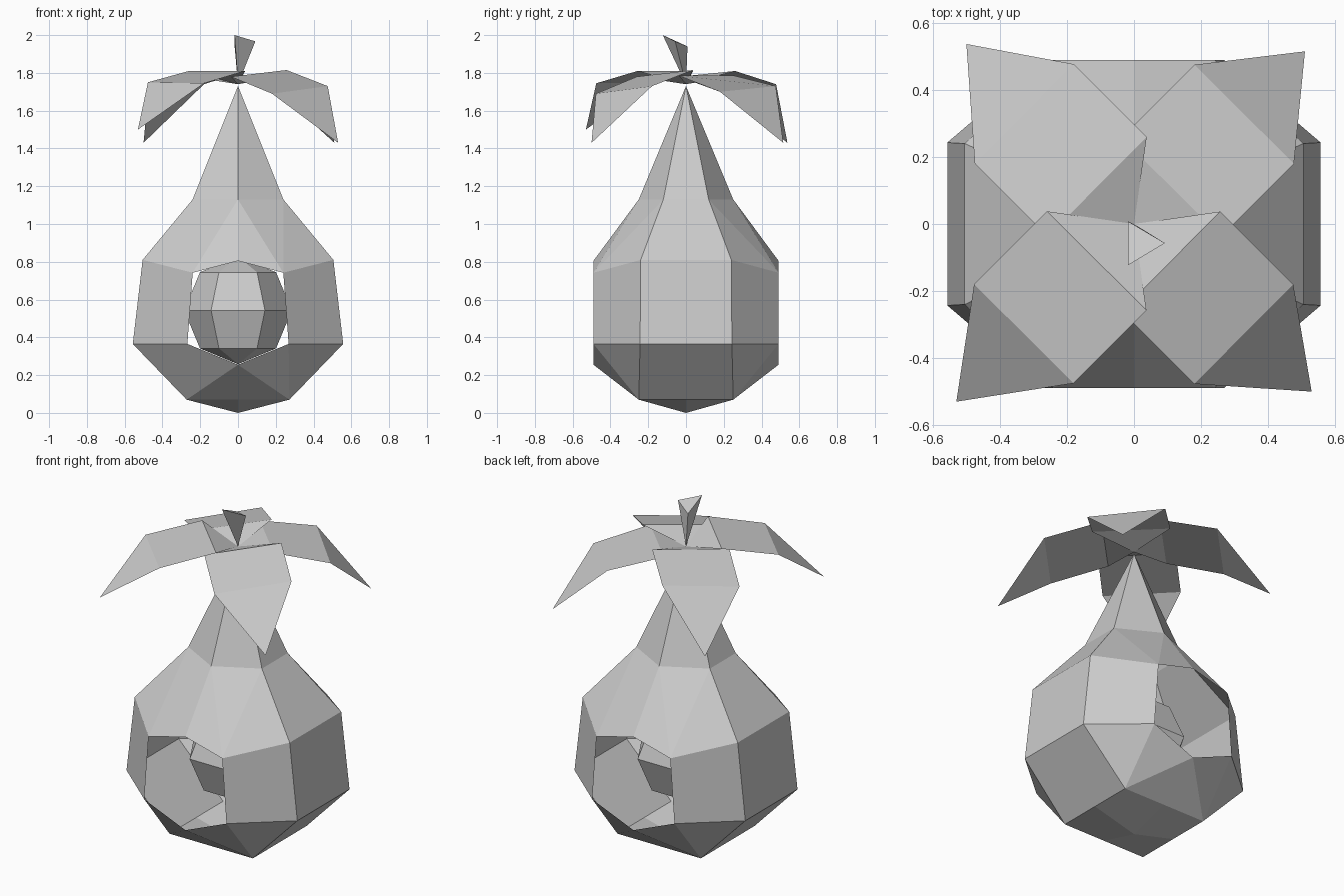
import bpy, bmesh, math
from mathutils import Matrix

if "Cube" in bpy.data.objects:
    bpy.data.objects.remove(bpy.data.objects["Cube"])

grey = bpy.data.materials.new("plain_grey")
grey.diffuse_color = (0.6, 0.6, 0.6, 1)
grey.use_nodes = True
grey.node_tree.nodes["Principled BSDF"].inputs["Base Color"].default_value = grey.diffuse_color


def make(name, verts, faces, recalc=False):
    mesh = bpy.data.meshes.new(name)
    mesh.from_pydata(verts, [], faces)
    if recalc:
        bm = bmesh.new()
        bm.from_mesh(mesh)
        bmesh.ops.recalc_face_normals(bm, faces=bm.faces)
        bm.to_mesh(mesh)
        bm.free()
    mesh.materials.append(grey)
    ob = bpy.data.objects.new(name, mesh)
    bpy.context.collection.objects.link(ob)
    return ob


# Hollow pear shell: one quarter, mirrored, open at the front and back
top, neck_mid, neck, neck_front = 0, 1, 2, 3
side_mid, side, win_top, win_corner = 4, 5, 6, 7
hip_mid, hip, win_low, win_sill = 8, 9, 10, 11
base_side, base_corner, base_front, bottom = 12, 13, 14, 15
quarter = [
    (0, 0, 1.73), (.24, 0, 1.13), (.24, -.12, 1.13), (0, -.25, 1.13),
    (.505, 0, .81), (.505, -.24, .81), (0, -.49, .805), (.24, -.49, .742),
    (.557, 0, .365), (.557, -.243, .365), (.268, -.49, .365), (0, -.49, .255),
    (.272, 0, .07), (.272, -.25, .07), (0, -.25, .07), (0, 0, 0),
]
faces = [
    (top, neck_mid, neck), (top, neck, neck_front),
    (neck_mid, side_mid, side, neck),
    (neck, side, win_corner), (neck, win_corner, neck_front),
    (neck_front, win_corner, win_top),
    (side_mid, hip_mid, hip, side), (side, hip, win_low, win_corner),
    (hip_mid, base_side, base_corner, hip), (hip, base_corner, win_low),
    (win_low, base_corner, win_sill), (win_sill, base_corner, base_front),
    (bottom, base_front, base_corner, base_side),
]
shell = make("pear_shell", quarter, faces, True)
mirror = shell.modifiers.new("mirror", 'MIRROR')
mirror.use_axis = (True, True, False)
mirror.merge_threshold = 0.001

# Faceted core inside the shell
bpy.ops.mesh.primitive_uv_sphere_add(segments=6, ring_count=4, radius=.285,
                                     location=(0, 0, .543))
core = bpy.context.object
core.name = "core"
core.data.transform(Matrix.Rotation(math.pi / 2, 4, 'Z'))
# keep two corners on the x axis
xs = max(v.co.x for v in core.data.vertices)
if xs < .28:
    core.data.transform(Matrix.Rotation(math.pi / 6, 4, 'Z'))
core.data.materials.append(grey)


# Leaves: narrow base, broad middle, drooping pointed tip
def leaf(name, turn, zs, tip):
    c, s = round(math.cos(turn)), round(math.sin(turn))
    outline = [(-.26, .038), (.037, -.257), (-.477, -.18), (-.18, -.475)]
    verts = [(0, 0, 1.74)]
    verts += [(x * c - y * s, x * s + y * c, z) for (x, y), z in zip(outline, zs)]
    verts.append(tip)
    make(name, verts, [(0, 1, 2), (1, 3, 4, 2), (3, 5, 4)])


q = math.pi / 2
leaf("leaf_front_left", 0, (1.81, 1.81, 1.75, 1.745), (-.53, -.53, 1.50))
leaf("leaf_front_right", q, (1.78, 1.815, 1.69, 1.73), (.53, -.50, 1.43))
leaf("leaf_back_right", 2 * q, (1.785, 1.785, 1.70, 1.73), (.51, .515, 1.43))
leaf("leaf_back_left", 3 * q, (1.81, 1.78, 1.74, 1.70), (-.50, .537, 1.43))

# Three-sided stem widening upwards
make("stem", [(0, 0, 1.74), (-.018, -.123, 2.0), (.092, -.057, 1.967), (-.018, .008, 1.94)],
     [(0, 2, 1), (0, 3, 2), (0, 1, 3), (1, 2, 3)], True)
